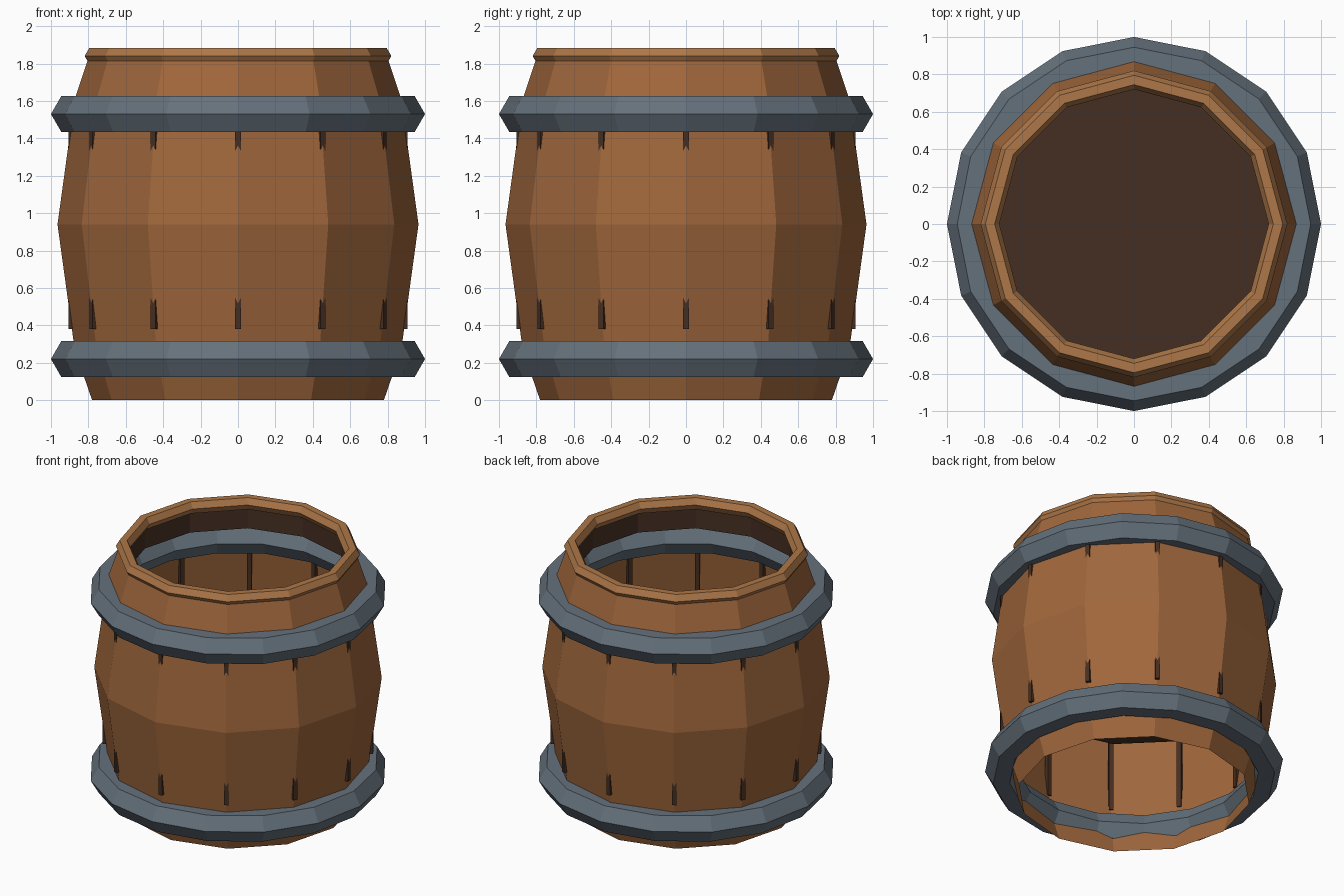
import bpy, bmesh
from math import cos, sin, pi

if "Cube" in bpy.data.objects:
    bpy.data.objects.remove(bpy.data.objects["Cube"])

SIDES = 12


def material(name, rgb):
    m = bpy.data.materials.new(name)
    m.diffuse_color = (*rgb, 1)
    m.use_nodes = True
    m.node_tree.nodes["Principled BSDF"].inputs["Base Color"].default_value = m.diffuse_color
    return m


WOOD = material("wood", (0.35, 0.135, 0.045))
RIM = material("rim_wood", (0.42, 0.185, 0.065))
DARK = material("dark_wood", (0.06, 0.028, 0.016))
IRON = material("iron", (0.13, 0.165, 0.20))


def finish(name, bm, mat):
    me = bpy.data.meshes.new(name)
    bm.to_mesh(me)
    bm.free()
    ob = bpy.data.objects.new(name, me)
    bpy.context.collection.objects.link(ob)
    me.materials.append(mat)
    return ob


def lathe(name, profile, mat):
    """Open shell turned around z from (radius, height) points."""
    bm = bmesh.new()
    rings = [[bm.verts.new((r * cos(2 * pi * i / SIDES), r * sin(2 * pi * i / SIDES), z))
              for i in range(SIDES)] for r, z in profile]
    for a, b in zip(rings, rings[1:]):
        for i in range(SIDES):
            j = (i + 1) % SIDES
            bm.faces.new((a[i], a[j], b[j], b[i]))
    return finish(name, bm, mat)


def ring(name, z, major, minor, sides, mat):
    bpy.ops.mesh.primitive_torus_add(location=(0, 0, z), major_radius=major, minor_radius=minor,
                                     major_segments=sides, minor_segments=6)
    ob = bpy.context.object
    ob.name = name
    ob.data.materials.append(mat)


# Bulging open barrel wall
lathe("barrel_body", [(0.78, 0), (0.873, 0.27), (0.965, 0.94), (0.873, 1.61), (0.79, 1.86)], WOOD)

# Iron hoops and wooden top rim
ring("lower_hoop", 0.22, 0.89, 0.11, 16, IRON)
ring("upper_hoop", 1.53, 0.89, 0.11, 16, IRON)
ring("top_rim", 1.84, 0.77, 0.05, SIDES, RIM)

# Dark collar inside the mouth
lathe("inner_collar", [(0.76, 1.65), (0.76, 1.85)], DARK)

# Dark disc part way down inside
bm = bmesh.new()
bm.faces.new([bm.verts.new((0.8 * cos(2 * pi * i / SIDES), 0.8 * sin(2 * pi * i / SIDES), 0.84))
              for i in range(SIDES)])
finish("inner_disc", bm, DARK)

# Dark stave seams at the wall corners
for i in range(SIDES):
    a = 2 * pi * i / SIDES
    bpy.ops.mesh.primitive_cube_add(size=1, location=(0.892 * cos(a), 0.892 * sin(a), 0.94),
                                    rotation=(0, 0, a))
    seam = bpy.context.object
    seam.name = f"stave_seam_{i + 1}"
    seam.scale = (0.03, 0.03, 1.12)
    seam.data.materials.append(DARK)
